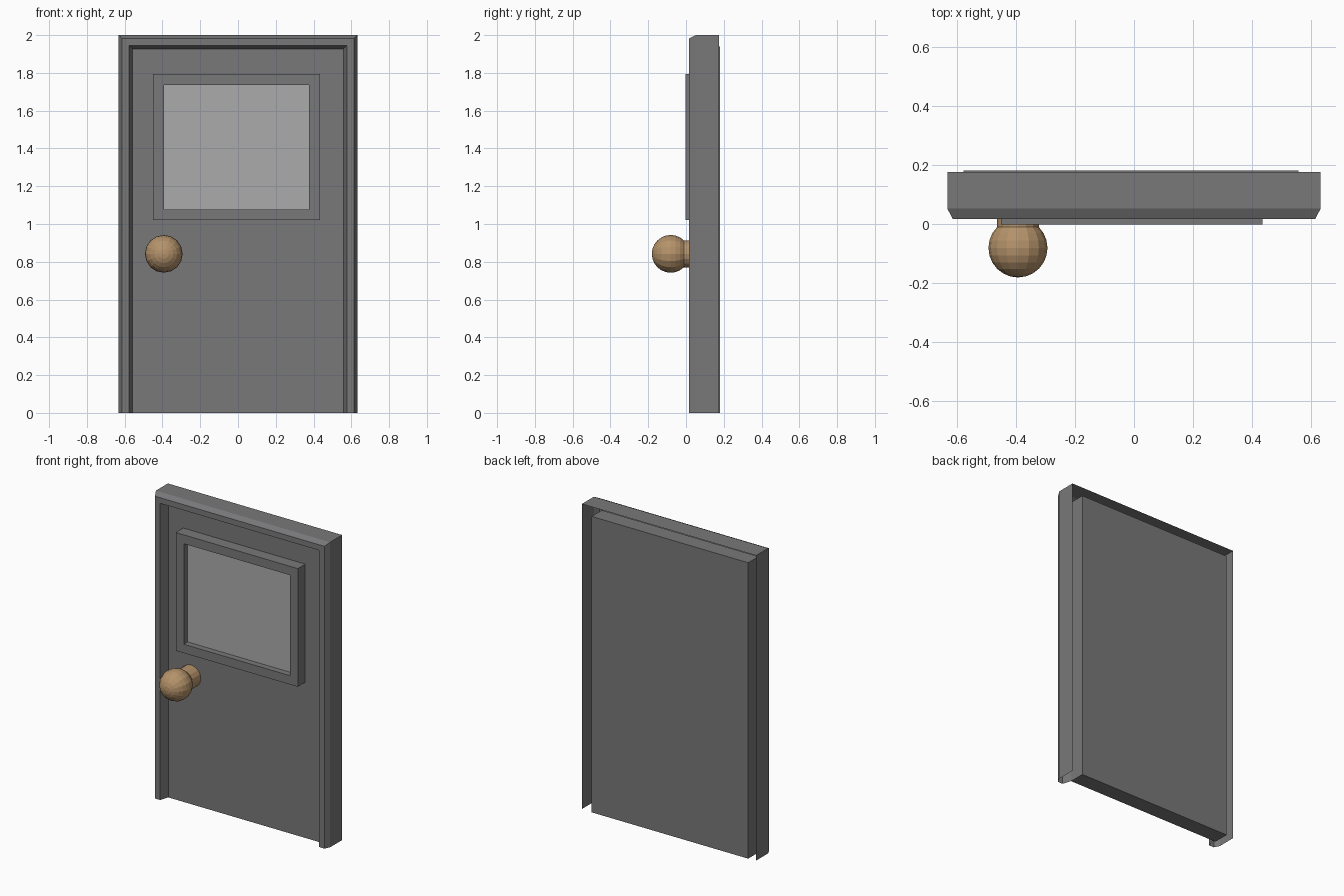
import bpy, bmesh
from math import radians
from mathutils import Matrix, Vector

old = bpy.data.objects.get("Cube")
if old:
    bpy.data.objects.remove(old)


def material(name, rgb):
    m = bpy.data.materials.new(name)
    m.use_nodes = True
    m.diffuse_color = (*rgb, 1)
    m.node_tree.nodes["Principled BSDF"].inputs["Base Color"].default_value = (*rgb, 1)
    return m


grey = material("dark grey", (0.19, 0.19, 0.195))
pale = material("pale grey glass", (0.41, 0.41, 0.41))
wood = material("tan wood", (0.46, 0.29, 0.145))


def finish(name, bm, mat):
    mesh = bpy.data.meshes.new(name)
    bm.to_mesh(mesh)
    bm.free()
    mesh.materials.append(mat)
    obj = bpy.data.objects.new(name, mesh)
    bpy.context.collection.objects.link(obj)
    return obj


def box(name, lo, hi, mat):
    lo, hi = Vector(lo), Vector(hi)
    bm = bmesh.new()
    bmesh.ops.create_cube(bm, size=1, matrix=Matrix.Translation((lo + hi) / 2)
                          @ Matrix.Diagonal((*(hi - lo), 1)))
    return finish(name, bm, mat)


def sweep(name, profile, corners, closed, mat):
    """Sweep (inset, y) points along rectangle corners given by a function of inset."""
    bm = bmesh.new()
    rows = [[bm.verts.new((x, y, z)) for x, z in corners(inset)] for inset, y in profile]
    for a, b in zip(rows, rows[1:]):
        n = len(a)
        for i in range(n if closed else n - 1):
            j = (i + 1) % n
            bm.faces.new((a[i], a[j], b[j], b[i]))
    bmesh.ops.recalc_face_normals(bm, faces=bm.faces)
    return finish(name, bm, mat)


# Door surround: an open-backed casing with chamfered outer and sloped inner edges
def casing(d):
    return [(-0.632 + d, 0), (-0.632 + d, 2 - d), (0.632 - d, 2 - d), (0.632 - d, 0)]


sweep("door_surround", [(0, 0.176), (0, 0.052), (0.018, 0.017), (0.055, 0.017),
                        (0.074, 0.075)], casing, False, grey)

# Door leaf
box("door_leaf", (-0.578, 0.075, 0), (0.558, 0.181, 1.94), grey)


# Raised window surround and its pane
def window(d):
    return [(-0.45 + d, 1.02 + d), (-0.45 + d, 1.795 - d),
            (0.435 - d, 1.795 - d), (0.435 - d, 1.02 + d)]


sweep("window_surround", [(0, 0.076), (0, -0.002), (0.058, -0.002), (0.058, 0.076)],
      window, True, grey)
box("window_pane", (-0.393, 0.038, 1.07), (0.378, 0.077, 1.745), pale)

# Round knob on a short neck, both turned to point forward
turn = Matrix.Rotation(radians(90), 4, 'X')
bm = bmesh.new()
bmesh.ops.create_uvsphere(bm, u_segments=16, v_segments=12, radius=0.1,
                          matrix=Matrix.Translation((-0.393, -0.081, 0.842)) @ turn)
finish("knob", bm, wood)

bm = bmesh.new()
bmesh.ops.create_cone(bm, cap_ends=True, segments=16, radius1=0.071, radius2=0.071,
                      depth=0.1, matrix=Matrix.Translation((-0.393, 0.033, 0.842)) @ turn)
finish("knob_neck", bm, wood)
